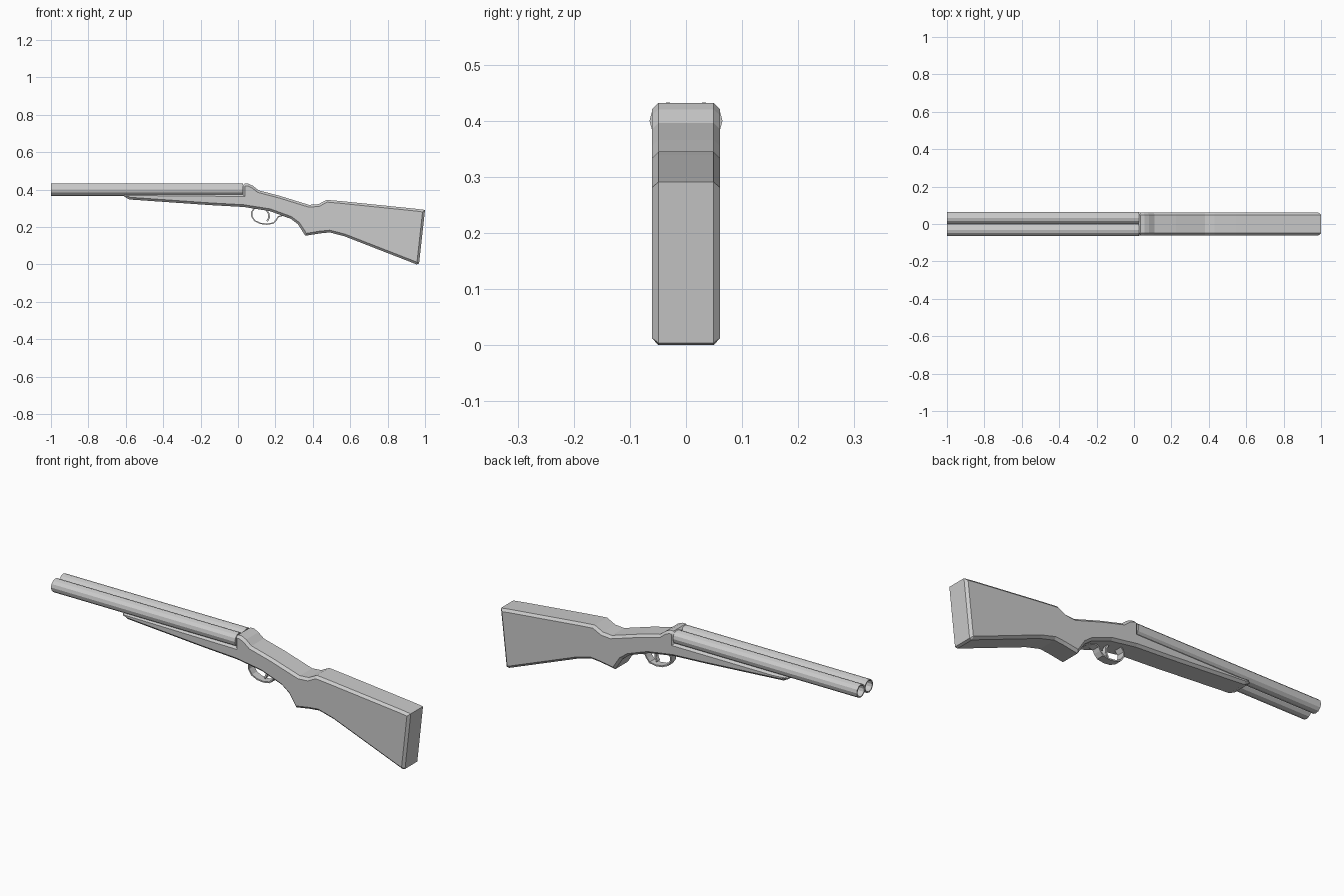
import bpy, bmesh, math
from mathutils import Vector

if "Cube" in bpy.data.objects:
    bpy.data.objects.remove(bpy.data.objects["Cube"])

grey = bpy.data.materials.new("plain grey")
grey.diffuse_color = (0.6, 0.6, 0.6, 1)
grey.use_nodes = True
grey.node_tree.nodes["Principled BSDF"].inputs["Base Color"].default_value = grey.diffuse_color


def finish(bm, name):
    bmesh.ops.recalc_face_normals(bm, faces=bm.faces)
    me = bpy.data.meshes.new(name)
    bm.to_mesh(me)
    bm.free()
    me.materials.append(grey)
    ob = bpy.data.objects.new(name, me)
    bpy.context.collection.objects.link(ob)
    return ob


def slab(name, pts, y0, y1, bevel=0):
    """Extrude an x/z outline across y, optionally chamfering both side rims."""
    bm = bmesh.new()
    face = bm.faces.new([bm.verts.new((x, y0, z)) for x, z in pts])
    ext = bmesh.ops.extrude_face_region(bm, geom=[face], use_keep_orig=True)
    moved = [v for v in ext["geom"] if isinstance(v, bmesh.types.BMVert)]
    bmesh.ops.translate(bm, verts=moved, vec=(0, y1 - y0, 0))
    bmesh.ops.recalc_face_normals(bm, faces=bm.faces)
    if bevel:
        rims = [e for e in bm.edges if abs(e.verts[0].co.y - e.verts[1].co.y) < 1e-6]
        bmesh.ops.bevel(bm, geom=rims, offset=bevel, segments=1, affect='EDGES',
                        clamp_overlap=False)
    return finish(bm, name)


def ribbon(pts, thick):
    """Turn a path into a thin closed outline."""
    out, back = [], []
    for i, p in enumerate(pts):
        a, b = Vector(pts[max(i - 1, 0)]), Vector(pts[min(i + 1, len(pts) - 1)])
        d = (b - a).normalized()
        n = Vector((-d.y, d.x)) * thick / 2
        out.append(tuple(Vector(p) + n))
        back.append(tuple(Vector(p) - n))
    return out + back[::-1]


# Stock and receiver with forearm, one outline
stock = [(0.025, 0.375), (0.025, 0.422), (0.035, 0.432), (0.055, 0.432), (0.08, 0.42),
         (0.11, 0.396), (0.225, 0.366), (0.38, 0.318), (0.43, 0.322), (0.475, 0.345),
         (0.545, 0.339), (0.945, 0.298), (1.0, 0.291),
         (0.968, 0.004), (0.955, 0.0), (0.57, 0.15), (0.49, 0.171), (0.44, 0.166),
         (0.36, 0.153), (0.32, 0.215), (0.28, 0.245), (0.17, 0.285), (0.03, 0.307),
         (-0.15, 0.317), (-0.58, 0.347), (-0.61, 0.363), (-0.605, 0.375)]
slab("stock_and_forearm", stock, -0.061, 0.061, 0.012)

# Two hollow twelve-sided barrels
N, R, BORE = 12, 0.033, 0.027
for side, label in ((-1, "right"), (1, "left")):
    bm = bmesh.new()
    rings = []
    for x, r in ((0.028, R), (-1.0, R), (-1.0, BORE), (0.0, BORE)):
        rings.append([bm.verts.new((x, side * 0.032 + r * math.cos(2 * math.pi * k / N),
                                    0.4 + r * math.sin(2 * math.pi * k / N)))
                      for k in range(N)])
    for a, b in zip(rings, rings[1:]):
        for k in range(N):
            bm.faces.new((a[k], a[(k + 1) % N], b[(k + 1) % N], b[k]))
    bm.faces.new(rings[0])
    bm.faces.new(rings[-1])
    finish(bm, label + "_barrel")

# Trigger guard loop and trigger
guard = [(0.09, 0.302), (0.073, 0.28), (0.073, 0.258), (0.09, 0.233), (0.12, 0.219),
         (0.155, 0.215), (0.19, 0.221), (0.205, 0.238), (0.215, 0.255), (0.24, 0.262),
         (0.275, 0.25)]
slab("trigger_guard", ribbon(guard, 0.007), -0.02, 0.02)
trigger = [(0.15, 0.295), (0.165, 0.27), (0.166, 0.25), (0.155, 0.23)]
slab("trigger", ribbon(trigger, 0.009), -0.01, 0.01)
